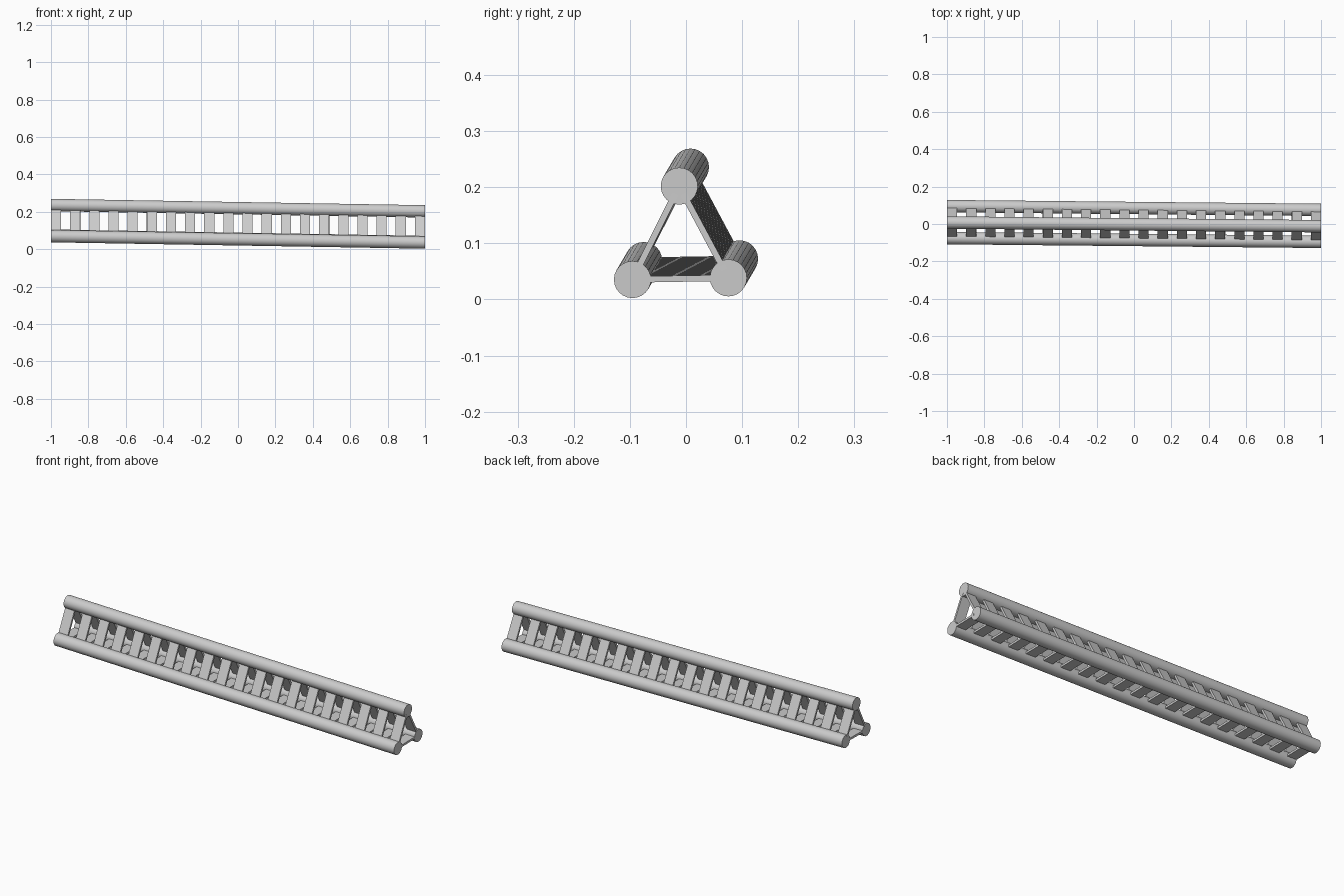
import bpy
from mathutils import Vector, Matrix

if "Cube" in bpy.data.objects:
    bpy.data.objects.remove(bpy.data.objects["Cube"])

# Truss axis: runs along x, tilted slightly down and toward the front
AXIS = Vector((2, -0.020, -0.034)).normalized()
LENGTH = 1.9995
R = 0.033
CENTRES = {
    "front": Vector((0, -0.0855, 0.0525)),
    "back": Vector((0, 0.0855, 0.0555)),
    "top": Vector((0, -0.002, 0.219)),
}


def frame(z_dir, x_dir, loc):
    z = z_dir.normalized()
    y = z.cross(x_dir).normalized()
    x = y.cross(z)
    m = Matrix((x, y, z)).transposed().to_4x4()
    m.translation = loc
    return m


# Long round tubes
for name, c in CENTRES.items():
    bpy.ops.mesh.primitive_cylinder_add(vertices=24, radius=R, depth=LENGTH)
    tube = bpy.context.object
    tube.name = name + "_tube"
    tube.matrix_world = frame(AXIS, Vector((0, 0, 1)), c)
    bpy.ops.object.shade_smooth_by_angle()


# Flat rungs on each of the three sides
def rungs(a, b, count=20, width=0.054, thick=0.011, reach=0.973):
    p, q = CENTRES[a], CENTRES[b]
    span = q - p
    for i in range(count):
        t = -reach + 2 * reach * i / (count - 1)
        bpy.ops.mesh.primitive_cube_add(size=1)
        o = bpy.context.object
        o.name = f"{a}_{b}_rung_{i + 1}"
        o.data.transform(Matrix.Diagonal((width, thick, span.length - R, 1)))
        o.matrix_world = frame(span, AXIS, (p + q) / 2 + AXIS * t)


rungs("front", "back")
rungs("front", "top")
rungs("back", "top")
